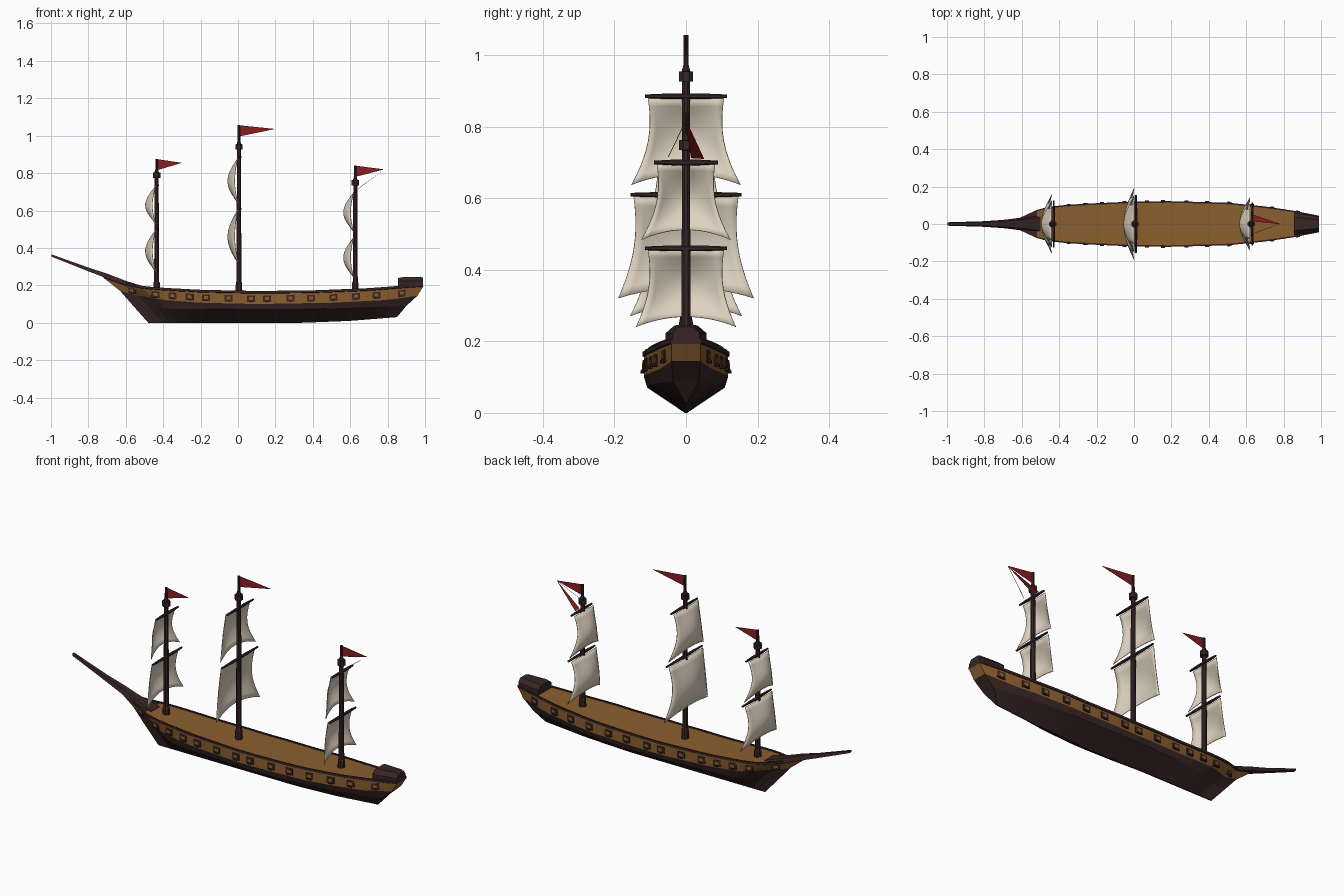
import bpy, bmesh, math
from mathutils import Vector

cube = bpy.data.objects.get("Cube")
if cube:
    bpy.data.objects.remove(cube, do_unlink=True)


def material(name, rgb):
    m = bpy.data.materials.new(name)
    m.use_nodes = True
    m.diffuse_color = (*rgb, 1)
    m.node_tree.nodes["Principled BSDF"].inputs["Base Color"].default_value = (*rgb, 1)
    return m


DARK = material("dark timber", (0.04, 0.018, 0.018))
BROWN = material("oak planking", (0.26, 0.115, 0.028))
CLOTH = material("sail cloth", (0.74, 0.65, 0.53))
RED = material("flag red", (0.25, 0.013, 0.016))
GREY = material("pennant grey", (0.25, 0.25, 0.25))


def finish(name, bm, mats, fix=True):
    if fix:
        bmesh.ops.recalc_face_normals(bm, faces=bm.faces)
    me = bpy.data.meshes.new(name)
    bm.to_mesh(me)
    bm.free()
    for m in mats:
        me.materials.append(m)
    ob = bpy.data.objects.new(name, me)
    bpy.context.collection.objects.link(ob)
    return ob


def curve_at(points, x):
    """Piecewise linear lookup."""
    if x <= points[0][0]:
        return points[0][1]
    for (a, p), (b, q) in zip(points, points[1:]):
        if x <= b:
            return p + (q - p) * (x - a) / (b - a)
    return points[-1][1]


def loft(name, rings, mat):
    bm = bmesh.new()
    vs = [[bm.verts.new(p) for p in r] for r in rings]
    n = len(vs[0])
    for a, b in zip(vs, vs[1:]):
        for i in range(n):
            bm.faces.new((a[i], a[(i + 1) % n], b[(i + 1) % n], b[i]))
    bm.faces.new(vs[0])
    bm.faces.new(vs[-1])
    return finish(name, bm, [mat])


def rod(name, axis, stations, mat, sides=8):
    """Turned part: stations of (distance along the axis, radius)."""
    rings = []
    for origin, r in stations:
        ring = []
        for i in range(sides):
            a = 2 * math.pi * (i + 0.5) / sides
            u, v = r * math.cos(a), r * math.sin(a)
            o = Vector(origin)
            ring.append(o + (Vector((u, v, 0)) if axis == "z" else Vector((u, 0, v))))
        rings.append(ring)
    return loft(name, rings, mat)


# Hull lines
WIDTH = [(-.72, .006), (-.62, .024), (-.57, .048), (-.5, .08), (-.4, .095), (-.25, .105),
         (0, .116), (.2, .118), (.5, .11), (.7, .09), (.86, .066), (.99, .04)]
RAIL = [(-.72, .255), (-.6, .213), (-.5, .195), (-.4, .187), (-.2, .176), (.1, .17),
        (.4, .173), (.7, .185), (.99, .207)]
WATER = [(-.63, .17), (-.55, .148), (-.4, .122), (-.2, .107), (.1, .10), (.5, .107),
         (.8, .122), (.96, .145)]
CHINE = [(-.56, .09), (-.4, .075), (.3, .07), (.9, .09)]
KEEL = [(-.48, 0), (.35, 0), (.6, .01), (.85, .03)]


def hull_row(t):
    """Half section, keel to deck, at t along the hull."""
    w = curve_at(WIDTH, -.72 + 1.71 * t)

    def at(x0, x1, line, width, dz=0):
        x = x0 + (x1 - x0) * t
        return Vector((x, max(width, 0.002), curve_at(line, x) + dz))
    return [at(-.48, .85, KEEL, 0.003), at(-.56, .9, CHINE, w * .92), at(-.63, .96, WATER, w),
            at(-.72, .99, RAIL, w, -.014), at(-.72, .99, RAIL, w + .004, -.012),
            at(-.72, .99, RAIL, w + .004), at(-.72, .99, RAIL, w - .004),
            at(-.72, .99, RAIL, w - .004, -.006)]


# Hull shell: dark bottom, oak band, dark rail, oak deck
bm = bmesh.new()
STEPS = 34
grid = []
for s in range(STEPS + 1):
    half = hull_row(s / STEPS)
    grid.append([[bm.verts.new((p.x, k * p.y, p.z)) for p in half] for k in (1, -1)])
for s, (a, b) in enumerate(zip(grid, grid[1:])):
    for k in (0, 1):
        for r in range(7):
            f = bm.faces.new((a[k][r], b[k][r], b[k][r + 1], a[k][r + 1]))
            f.material_index = 1 if r == 2 else 0
    bm.faces.new((a[0][0], b[0][0], b[1][0], a[1][0]))
    deck = bm.faces.new((a[0][7], b[0][7], b[1][7], a[1][7]))
    deck.material_index = 1 if a[0][7].co.x > -.54 else 0
for end in (grid[0], grid[-1]):
    for r in range(7):
        f = bm.faces.new((end[0][r], end[1][r], end[1][r + 1], end[0][r + 1]))
        f.material_index = 1 if r == 2 else 0
finish("hull", bm, [DARK, BROWN])

# Bowsprit sweeping up from the stem
sprit = [(-.5, .185, .05, .008), (-.6, .212, .034, .012), (-.7, .25, .022, .013),
         (-.8, .285, .015, .010), (-.998, .36, .009, .006)]
loft("bowsprit", [[(x, -w, z - h), (x, w, z - h), (x, w * .7, z + h), (x, -w * .7, z + h)]
                  for x, z, w, h in sprit], DARK)

# Stern cabin
cabin = []
for x, k, top in ((.855, 1, .238), (.87, 1, .243), (.975, .72, .246), (.99, .66, .24)):
    half = [(.058 * k, .193), (.058 * k, .222), (.034 * k, top)]
    cabin.append([(x, y, z) for y, z in half] + [(x, -y, z) for y, z in reversed(half)])
loft("stern_cabin", cabin, DARK)


# Gun ports along both sides of the band
def plate(bm, centre, along, up, out, size, mat):
    ret = bmesh.ops.create_cube(bm, size=1)
    for v in ret["verts"]:
        c = v.co.copy()
        v.co = centre + along * c.x * size[0] + out * c.y * size[1] + up * c.z * size[2]
    for f in {f for v in ret["verts"] for f in v.link_faces}:
        f.material_index = mat


bm = bmesh.new()
for x in (-.565, -.44, -.35, -.26, -.17, -.05, .07, .155, .28, .39, .51, .63, .74, .875):
    t = (x + .675) / 1.65
    near, far = hull_row(t - .01), hull_row(t + .01)
    for k in (1, -1):
        lo, hi, lo2 = near[2].copy(), near[3].copy(), far[2].copy()
        mid = (near[2] + near[3] + far[2] + far[3]) / 4
        for p in (lo, hi, lo2, mid):
            p.y *= k
        along = (lo2 - lo).normalized()
        up = Vector((0, 0, 1))
        out = up.cross(along).normalized() * k
        plate(bm, mid, along, up, out, (.042, .008, .034), 0)
        plate(bm, mid + up * .001, along, up, out, (.022, .011, .016), 1)
        plate(bm, mid - up * .014 + out * .004, along, up, out, (.022, .012, .008), 0)
finish("gun_ports", bm, [DARK, BROWN])


def sail(name, x, top, bottom, w_top, w_bottom, bulge):
    bm = bmesh.new()
    nu, nv = 12, 10
    rows = []
    for j in range(nv + 1):
        v = j / nv
        row = []
        for i in range(nu + 1):
            u = 2 * i / nu - 1
            half = w_top + (w_bottom - w_top) * v ** 2 - .012 * math.sin(math.pi * v)
            drop = (top - bottom) * v - .03 * v ** 2 * (1 - u * u)
            depth = bulge * math.sin(math.pi * v) * (1 - .6 * u * u) + .02 * v * (1 - u * u)
            row.append(bm.verts.new((x - .006 - depth, half * u, top - drop)))
        rows.append(row)
    for a, b in zip(rows, rows[1:]):
        for i in range(nu):
            bm.faces.new((a[i], a[i + 1], b[i + 1], b[i]))
    ob = finish(name, bm, [CLOTH])
    ob.data.shade_smooth()
    mod = ob.modifiers.new("thickness", "SOLIDIFY")
    mod.thickness = .003


def pennant(name, corners, mat):
    bm = bmesh.new()
    a = [bm.verts.new(Vector(c) + Vector((0, .001, 0))) for c in corners]
    b = [bm.verts.new(Vector(c) - Vector((0, .001, 0))) for c in corners]
    bm.faces.new(a)
    bm.faces.new(b[::-1])
    for i in range(3):
        j = (i + 1) % 3
        bm.faces.new((a[i], b[i], b[j], a[j]))
    finish(name, bm, [mat])


# Masts: name, x, cap height, pole top, flag length,
# then each sail's yard height, foot height, yard half length, foot half width
MASTS = [
    ("fore", -.435, .79, .875, .135, ((.735, .525, .095, .125), (.50, .27, .125, .157))),
    ("main", .005, .942, 1.056, .195, ((.885, .637, .115, .153), (.61, .32, .155, .19))),
    ("mizzen", .627, .75, .84, .155, ((.70, .483, .09, .125), (.46, .24, .115, .14))),
]
for name, x, cap, tip, flag, sails in MASTS:
    rod(name + "_mast", "z", [((x, 0, z), r) for z, r in (
        (.15, .02), (.215, .018), (.22, .0145), (cap - .016, .0115), (cap - .015, .021),
        (cap + .012, .021), (cap + .013, .013), (cap + .03, .008), (tip, .007))], DARK)
    for label, (z, foot, half, spread) in zip(("upper", "lower"), sails):
        rod(f"{name}_{label}_yard", "y", [((x + .006, y, z), r) for y, r in (
            (-half, .005), (-half * .4, .008), (half * .4, .008), (half, .005))], DARK, 6)
        sail(f"{name}_{label}_sail", x, z - .003, foot, half - .008, spread, .045)
    pennant(name + "_flag", [(x, 0, tip), (x, 0, tip - .06),
                             (x + flag, 0, tip - .02)], RED)

# Loose streamers hanging from the mizzen flag
end = (.78, 0, .817)
pennant("red_streamer", [end, (.635, .05, .71), (.635, .015, .712)], RED)
pennant("grey_streamer", [end, (.64, -.05, .715), (.665, -.04, .735)], GREY)
